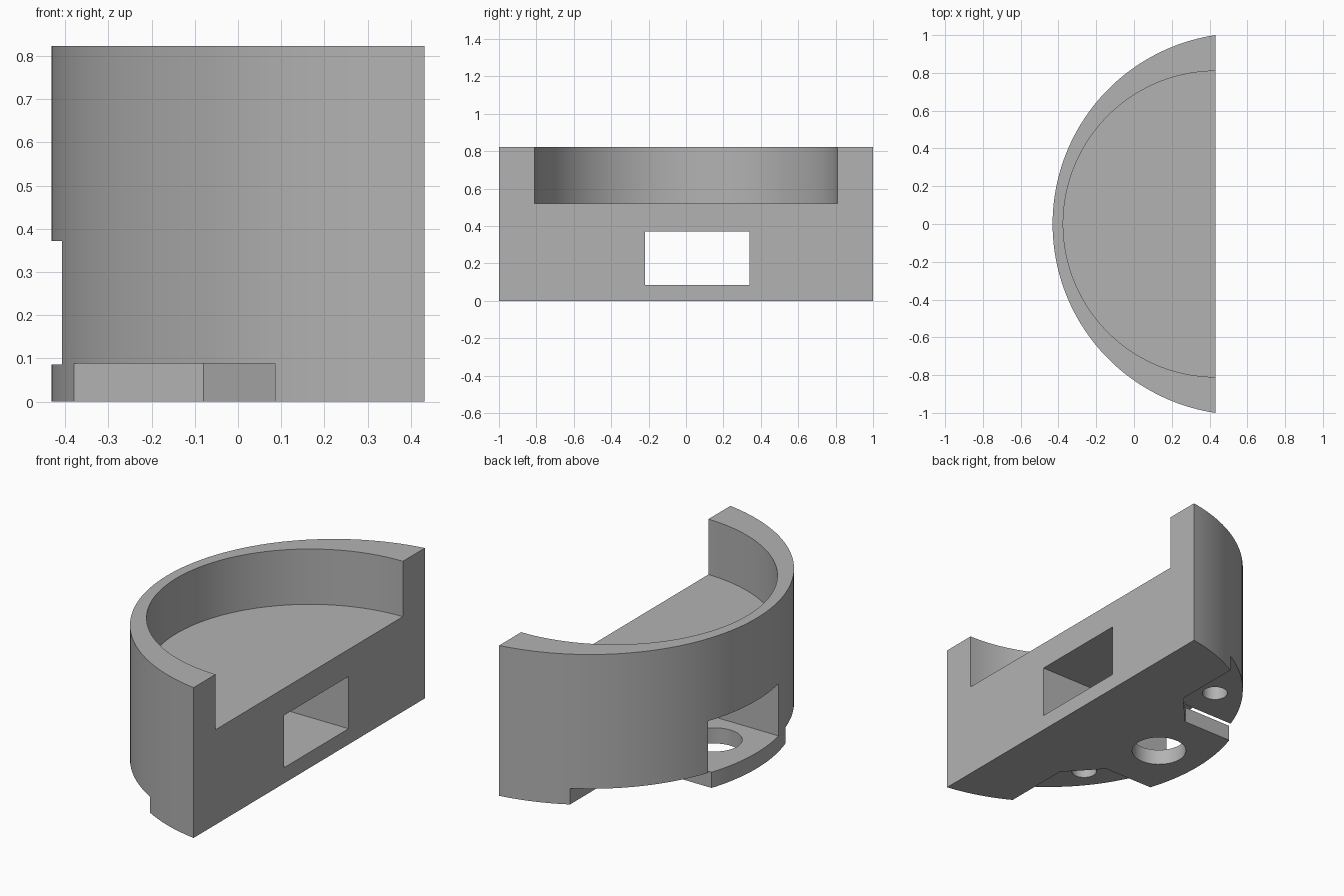
import bpy, bmesh
from math import sin, cos, pi, asin

if "Cube" in bpy.data.objects:
    bpy.data.objects.remove(bpy.data.objects["Cube"], do_unlink=True)

# Single grey material
grey = bpy.data.materials.new("plain grey")
grey.use_nodes = True
colour = (0.45, 0.45, 0.45, 1)
grey.diffuse_color = colour
grey.node_tree.nodes["Principled BSDF"].inputs["Base Color"].default_value = colour


def prism(name, outline, z0, z1):
    """Extrude a flat outline from z0 up to z1."""
    bm = bmesh.new()
    base = bm.faces.new([bm.verts.new((x, y, z0)) for x, y in outline])
    top = bmesh.ops.extrude_face_region(bm, geom=[base])["geom"]
    verts = [v for v in top if isinstance(v, bmesh.types.BMVert)]
    bmesh.ops.translate(bm, verts=verts, vec=(0, 0, z1 - z0))
    bmesh.ops.recalc_face_normals(bm, faces=bm.faces)
    mesh = bpy.data.meshes.new(name)
    bm.to_mesh(mesh)
    bm.free()
    mesh.materials.append(grey)
    obj = bpy.data.objects.new(name, mesh)
    bpy.context.collection.objects.link(obj)
    return obj


def arc(cx, cy, r, start, end, steps):
    angles = [start + (end - start) * i / steps for i in range(steps + 1)]
    return [(cx + r * cos(a), cy + r * sin(a)) for a in angles]


def circle(cx, cy, r, steps):
    return arc(cx, cy, r, 0, 2 * pi, steps)[:-1]


FLAT_X = 0.43       # flat face of the segment
HEIGHT = 0.823
RADIUS = 1.011
LEDGE = 0.087       # thickness of the bottom tongue

# Solid circular segment
half = pi - asin(1 / RADIUS)
body = prism("segment_housing",
             arc(FLAT_X + 0.15, 0, RADIUS, half, 2 * pi - half, 96), 0, HEIGHT)

# Round pocket in the top, through tunnel, and hole in the tongue
cutters = [
    prism("pocket_cutter", circle(0.435, 0, 0.81, 160), 0.52, 1),
    prism("tunnel_cutter", [(-1, -0.22), (1, -0.22), (1, 0.34), (-1, 0.34)],
          LEDGE - 0.001, 0.372),
    prism("tongue_hole_cutter", circle(-0.17, 0, 0.14, 48), -0.1, 0.2),
]

# Mirrored bottom notches and their blind screw holes
for side in (-1, 1):
    notch = [(0.085, 1.2), (0.085, 0.5), (-0.08, 0.32), (-0.7, 0.32), (-0.7, 1.2)]
    cutters.append(prism("notch_cutter", [(x, side * y) for x, y in notch],
                         -0.1, LEDGE + 0.001))
    cutters.append(prism("screw_hole_cutter",
                         circle(-0.105, side * 0.53, 0.065, 32), 0.02, 0.35))

bpy.ops.object.select_all(action="DESELECT")
bpy.context.view_layer.objects.active = body
body.select_set(True)
for cutter in cutters:
    cutter.hide_render = True
    mod = body.modifiers.new("cut", "BOOLEAN")
    mod.operation = "DIFFERENCE"
    mod.solver = "EXACT"
    mod.object = cutter
    bpy.ops.object.modifier_apply(modifier=mod.name)
    bpy.data.objects.remove(cutter, do_unlink=True)

bpy.ops.object.shade_smooth_by_angle(angle=pi / 6)
